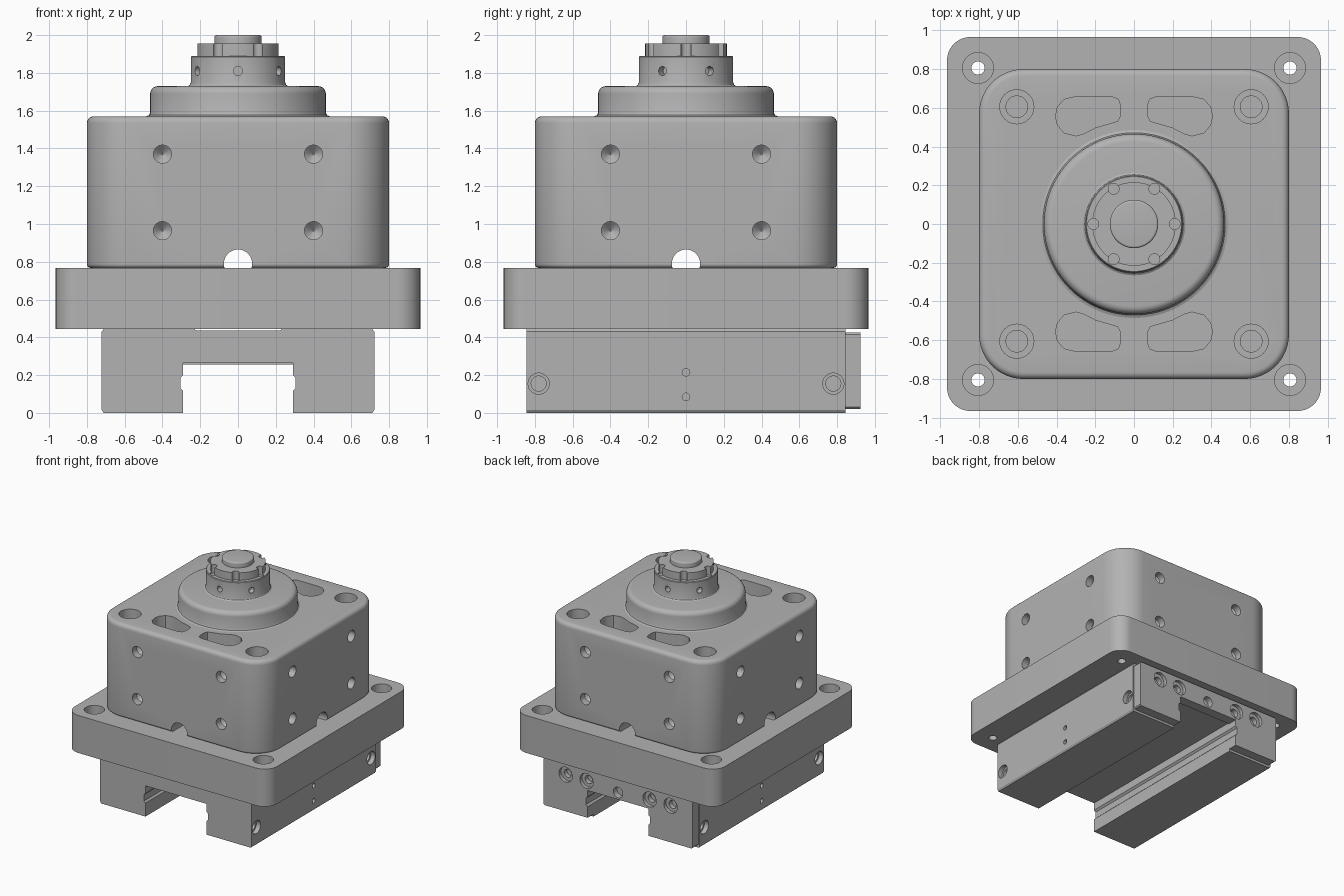
import bpy, bmesh, math
from mathutils import Matrix, Vector

if "Cube" in bpy.data.objects:
    bpy.data.objects.remove(bpy.data.objects["Cube"])

steel = bpy.data.materials.new("machined grey")
steel.use_nodes = True
grey = (0.45, 0.45, 0.45, 1)
steel.diffuse_color = grey
steel.node_tree.nodes["Principled BSDF"].inputs["Base Color"].default_value = grey


def finish(name, bm, matrix):
    bmesh.ops.recalc_face_normals(bm, faces=bm.faces)
    mesh = bpy.data.meshes.new(name)
    bm.to_mesh(mesh)
    bm.free()
    mesh.transform(matrix)
    mesh.materials.append(steel)
    obj = bpy.data.objects.new(name, mesh)
    bpy.context.collection.objects.link(obj)
    return obj


def loft(name, rings, matrix=Matrix()):
    """Skin a list of equal closed rings and cap both ends."""
    bm = bmesh.new()
    loops = [[bm.verts.new(p) for p in ring] for ring in rings]
    n = len(loops[0])
    for a, b in zip(loops, loops[1:]):
        for i in range(n):
            j = (i + 1) % n
            bm.faces.new((a[i], a[j], b[j], b[i]))
    bm.faces.new(loops[0][::-1])
    bm.faces.new(loops[-1])
    return finish(name, bm, matrix)


def stack(name, profile, core=0.0, sides=48, matrix=Matrix()):
    """Profile of (half size, height); core > 0 gives a rounded square."""
    rings = []
    for half, z in profile:
        ring = []
        for q in range(4):
            mid = math.radians(90 * q + 45)
            cx, cy = (core * math.copysign(1, f(mid)) for f in (math.cos, math.sin))
            steps = sides // 4
            for k in range(steps + (1 if core else 0)):
                a = math.radians(90) * (q + k / steps)
                r = half - core
                ring.append((cx + r * math.cos(a), cy + r * math.sin(a), z))
        rings.append(ring)
    return loft(name, rings, matrix)


def prism(name, points, start, end, matrix=Matrix()):
    return loft(name, [[(x, y, z) for x, y in points] for z in (start, end)], matrix)


def fillet(half, z, r, side):
    """Convex edge round at the top (side=1) or bottom (side=-1)."""
    arc = [math.radians(18 * i) for i in range(6)]
    pts = [(half - r + r * math.cos(a), z - side * (r - r * math.sin(a))) for a in arc]
    return pts if side > 0 else pts[::-1]


def cut(target, cutters):
    bpy.context.view_layer.objects.active = target
    for c in cutters:
        mod = target.modifiers.new("cut", 'BOOLEAN')
        mod.operation, mod.solver, mod.object = 'DIFFERENCE', 'EXACT', c
        bpy.ops.object.modifier_apply(modifier=mod.name)
        bpy.data.objects.remove(c)


def drill(pos, outward, profile, sides=24):
    """Hole cutter whose mouth is at pos; profile is (radius, height)."""
    rot = Vector(outward).to_track_quat('Z', 'Y').to_matrix().to_4x4()
    return stack("drill", profile, sides=sides, matrix=Matrix.Translation(pos) @ rot)


def counterbore(r1, d1, r2, d2):
    return [(r2, -d2), (r2, -d1), (r1, -d1), (r1, 0.02)]


corners = [(sx, sy) for sx in (-1, 1) for sy in (-1, 1)]
along_y = Matrix.Rotation(math.radians(90), 4, 'X')

# Base plate with counterbored through holes
plate = stack("base_plate", [(0.965, 0.445), (0.965, 0.768)], core=0.845)
cut(plate, [drill((x * 0.805, y * 0.805, 0.768), (0, 0, 1), counterbore(0.08, 0.16, 0.034, 0.4))
            for x, y in corners])

# Main housing
housing = stack("housing", fillet(0.8, 0.768, 0.02, -1) + fillet(0.8, 1.57, 0.035, 1), core=0.57)
tools = [drill((x * 0.605, y * 0.605, 1.57), (0, 0, 1), counterbore(0.088, 0.12, 0.056, 0.4))
         for x, y in corners]
blind = [(0.004, -0.1), (0.048, -0.06), (0.048, 0.02)]
for side in range(4):
    turn = Matrix.Rotation(math.radians(90 * side), 3, 'Z')
    for x in (-0.4, 0.4):
        for z in (0.965, 1.37):
            tools.append(drill(turn @ Vector((x, -0.8, z)), turn @ Vector((0, -1, 0)), blind))
# Kidney pockets in the top face
kidney = [(.11, .655), (.08, .643), (.07, .61), (.07, .56), (.083, .532), (.12, .52),
          (.2, .497), (.26, .466), (.3, .455), (.36, .47), (.395, .51), (.405, .555),
          (.395, .605), (.36, .643), (.31, .655)]
for sx, sy in corners:
    tools.append(prism("pocket", [(x * sx, y * sy) for x, y in kidney], 1.4, 1.6))
# Crossed drain channels under the housing
for axis in ((1, 0, 0), (0, 1, 0)):
    tools.append(drill((0, 0, 0.79), axis, [(0.075, -1), (0.075, 1)], 32))
cut(housing, tools)

# Round shoulder with a small cove at its foot
stack("shoulder", [(0.485, 1.56), (0.485, 1.57), (0.471, 1.576), (0.465, 1.59)]
      + fillet(0.465, 1.73, 0.04, 1), sides=96)

# Collar with radial set-screw holes
collar = stack("collar", [(0.265, 1.72), (0.265, 1.73), (0.255, 1.737), (0.25, 1.75),
                          (0.25, 1.885), (0.245, 1.89)], sides=64)
nut = stack("castle_nut", [(0.216, 1.885), (0.216, 1.955)], sides=64)
screws, notches, seats = [], [], []
for i in range(6):
    a = math.radians(60 * i)
    d = Vector((math.cos(a), math.sin(a), 0))
    out = Vector((-d.y, d.x, 0))
    screws.append(drill(out * 0.25 + Vector((0, 0, 1.81)), out, [(0.024, -0.05), (0.024, 0.02)], 16))
    notches.append(drill(d * 0.21 + Vector((0, 0, 1.9)), (0, 0, 1), [(0.028, -0.1), (0.028, 0.1)], 20))
    seats.append(drill(d * 0.21 + Vector((0, 0, 1.9)), (0, 0, 1), [(0.028, -0.02), (0.028, 0.1)], 20))
cut(collar, screws + seats)
cut(nut, notches)
stack("shaft_end", [(0.125, 1.94)] + fillet(0.125, 2.0, 0.012, 1))

# Rail carriage, drawn as half a section and mirrored
groove = [(.29, .2), (.305, .185), (.305, .13), (.29, .115)]


def mirrored(half):
    return half + [(-x, z) for x, z in reversed(half)]


block = [(.29, .265)] + groove + [(.29, 0), (.712, 0), (.722, .015), (.722, .43),
                                  (.71, .445), (.23, .445), (.225, .435)]
carriage = prism("rail_carriage", mirrored(block), -0.845, 0.845, along_y)
tools = []
for s in (-1, 1):
    for y in (-0.78, 0.78):
        tools.append(drill((s * 0.722, y, 0.155), (s, 0, 0), counterbore(0.056, 0.04, 0.04, 0.1)))
    for z in (0.085, 0.215):
        tools.append(drill((s * 0.722, 0, z), (s, 0, 0), [(0.02, -0.04), (0.02, 0.02)], 16))
cut(carriage, tools)

# End plate at the back with a row of screw holes
cap = [(.29, .255)] + groove + [(.29, .02), (.70, .02), (.71, .03), (.71, .415), (.70, .425)]
end_plate = prism("end_plate", mirrored(cap), -0.925, -0.84, along_y)
tools = [drill((x, 0.925, 0.335), (0, 1, 0), counterbore(0.064, 0.03, 0.035, 0.07))
         for x in (-0.5, -0.3, 0.3, 0.5)]
tools.append(drill((0, 0.925, 0.315), (0, 1, 0), [(0.045, -0.05), (0.045, 0.02)]))
cut(end_plate, tools)

# Smooth curved walls, keep machined edges sharp
for obj in bpy.context.scene.objects:
    obj.select_set(obj.type == 'MESH')
bpy.ops.object.shade_smooth_by_angle(angle=math.radians(30))
